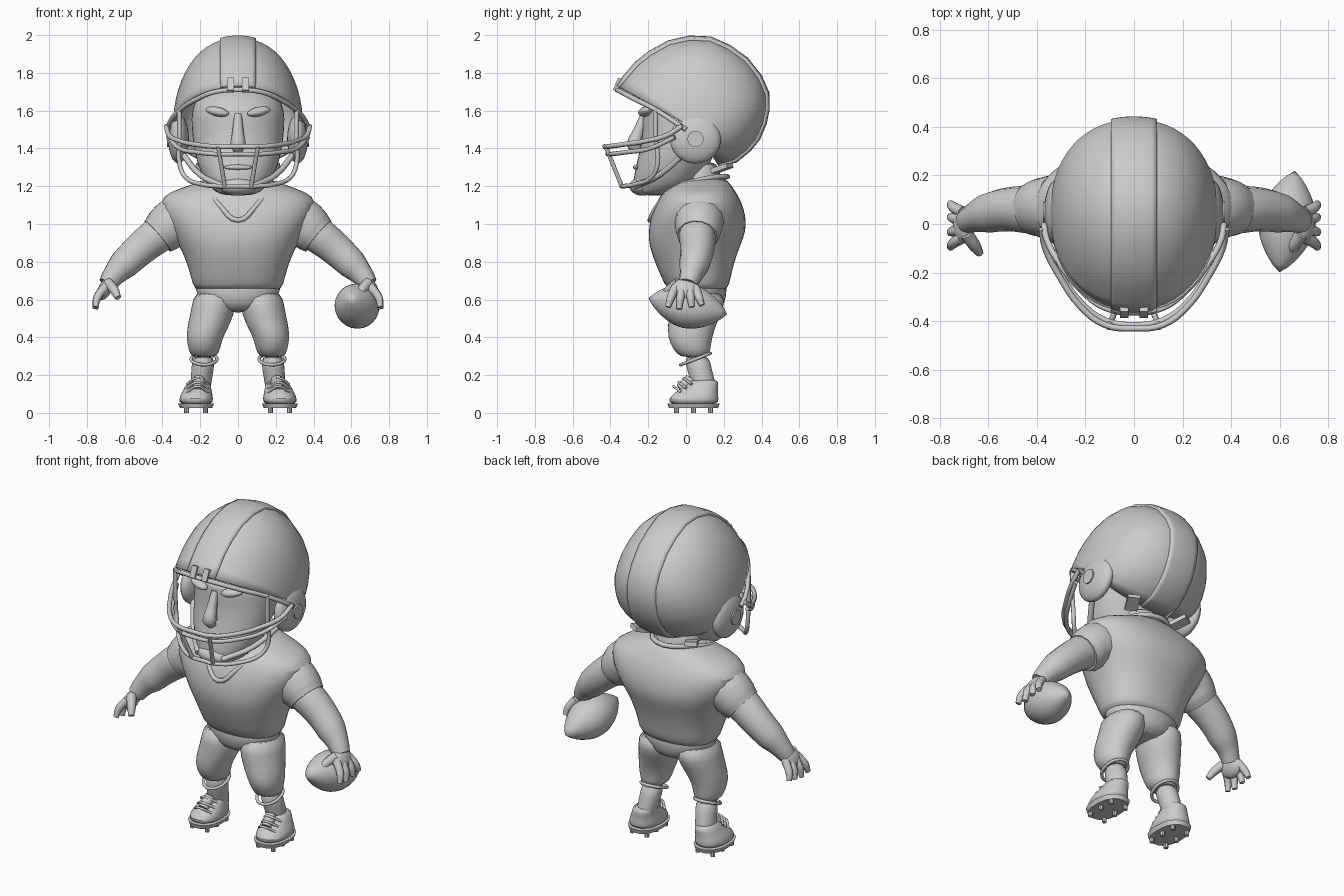
import bpy, bmesh, math
from mathutils import Vector, Matrix

if "Cube" in bpy.data.objects:
    bpy.data.objects.remove(bpy.data.objects["Cube"])

mat = bpy.data.materials.new("plain_grey")
mat.diffuse_color = (0.6, 0.6, 0.6, 1)
mat.use_nodes = True
mat.node_tree.nodes["Principled BSDF"].inputs["Base Color"].default_value = mat.diffuse_color


def finish(ob, angle=40):
    ob.data.materials.clear()
    ob.data.materials.append(mat)
    bpy.ops.object.select_all(action='DESELECT')
    ob.select_set(True)
    bpy.context.view_layer.objects.active = ob
    bpy.ops.object.shade_smooth_by_angle(angle=math.radians(angle))
    return ob


def mesh(name, bm, angle=40, subsurf=0, thick=0):
    bmesh.ops.remove_doubles(bm, verts=bm.verts, dist=1e-5)
    bmesh.ops.recalc_face_normals(bm, faces=bm.faces)
    me = bpy.data.meshes.new(name)
    bm.to_mesh(me)
    bm.free()
    ob = bpy.data.objects.new(name, me)
    bpy.context.collection.objects.link(ob)
    if thick:
        m = ob.modifiers.new("thickness", 'SOLIDIFY')
        m.thickness, m.offset = thick, -1
    if subsurf:
        m = ob.modifiers.new("smooth", 'SUBSURF')
        m.levels = m.render_levels = subsurf
    return finish(ob, angle)


def loft(name, rings, n=20, power=1.0, subsurf=1, angle=40):
    """Stack of horizontal rounded rings: (x, y, z, rx, ry)."""
    bm = bmesh.new()
    rows = []
    for x, y, z, rx, ry in rings:
        row = []
        for i in range(n):
            c, s = math.cos(math.tau * i / n), math.sin(math.tau * i / n)
            c, s = (math.copysign(abs(v) ** power, v) for v in (c, s))
            row.append(bm.verts.new((x + rx * c, y + ry * s, z)))
        rows.append(row)
    for a, b in zip(rows, rows[1:]):
        for i in range(n):
            bm.faces.new((a[i], a[(i + 1) % n], b[(i + 1) % n], b[i]))
    bm.faces.new(rows[0])
    bm.faces.new(rows[-1])
    return mesh(name, bm, angle, subsurf)


def tube(name, pts, r=None, smooth=True, sides=2, closed=False):
    """Round tube through (x, y, z[, radius]) points."""
    cu = bpy.data.curves.new(name, 'CURVE')
    cu.dimensions, cu.bevel_depth, cu.bevel_resolution = '3D', 1, sides
    cu.use_fill_caps, cu.resolution_u = True, 4
    sp = cu.splines.new('BEZIER')
    sp.bezier_points.add(len(pts) - 1)
    sp.use_cyclic_u = closed
    for b, p in zip(sp.bezier_points, pts):
        b.co, b.radius = p[:3], r or p[3]
        b.handle_left_type = b.handle_right_type = 'AUTO' if smooth else 'VECTOR'
    ob = bpy.data.objects.new(name, cu)
    bpy.context.collection.objects.link(ob)
    bpy.ops.object.select_all(action='DESELECT')
    ob.select_set(True)
    bpy.context.view_layer.objects.active = ob
    bpy.ops.object.convert(target='MESH')
    return finish(bpy.context.object, 60)


def ball(name, loc, size, rot=(0, 0, 0), seg=24):
    bm = bmesh.new()
    bmesh.ops.create_uvsphere(bm, u_segments=seg, v_segments=seg // 2, radius=1)
    ob = mesh(name, bm)
    ob.location, ob.scale, ob.rotation_euler = loc, size, rot
    return ob


def box(name, loc, size, rot=(0, 0, 0)):
    bm = bmesh.new()
    bmesh.ops.create_cube(bm, size=1)
    ob = mesh(name, bm)
    ob.location, ob.scale, ob.rotation_euler = loc, size, rot
    return ob


def disc(name, loc, r, depth, axis='Z', n=16):
    bm = bmesh.new()
    bmesh.ops.create_cone(bm, cap_ends=True, segments=n, radius1=r, radius2=r, depth=depth)
    if axis == 'X':
        bm.transform(Matrix.Rotation(math.pi / 2, 4, 'Y'))
    ob = mesh(name, bm)
    ob.location = loc
    return ob


def both(pts):
    """Half path starting at x = 0, mirrored to a full path."""
    return [(-p[0],) + tuple(p[1:]) for p in reversed(pts[1:])] + list(pts)


# Helmet: side profile swept between poles at the ears
PROFILE = [(-.36, 1.73), (-.32, 1.78), (-.26, 1.85), (-.19, 1.905), (-.09, 1.96), (.02, 1.985),
           (.13, 1.98), (.23, 1.935), (.32, 1.87), (.39, 1.78), (.43, 1.69), (.43, 1.6),
           (.415, 1.53), (.38, 1.45), (.33, 1.39), (.26, 1.335), (.17, 1.31)]


def helmet(name, a, grow, thick, n=28):
    bm = bmesh.new()
    c = Vector((.05, 1.5))
    cols = []
    for i in range(n + 1):
        t = a * (2 * i / n - 1)
        x = .345 * math.copysign(abs(math.sin(t)) ** .9, t)
        col = []
        for p in PROFILE:
            d = Vector(p) - c
            q = c + d * (math.cos(t) ** .95 if abs(t) < 1.57 else 0) + d.normalized() * grow
            col.append(bm.verts.new((x, q[0], q[1])))
        cols.append(col)
    for u, v in zip(cols, cols[1:]):
        for j in range(len(PROFILE) - 1):
            bm.faces.new((u[j], v[j], v[j + 1], u[j + 1]))
    return mesh(name, bm, 40, 0, thick)


helmet("helmet_shell", math.pi / 2, 0, .025)
helmet("helmet_stripe", .24, .013, .02, 8)

# Head and neck
loft("neck", [(0, .08, 1.05, .14, .13), (0, .07, 1.2, .13, .12), (0, .06, 1.35, .13, .12)])
loft("head", [(0, -.16, 1.15, .06, .06), (0, -.15, 1.165, .12, .125), (0, -.1, 1.22, .175, .185),
              (0, -.07, 1.32, .22, .195), (0, -.03, 1.42, .24, .21), (0, 0, 1.52, .25, .23),
              (0, 0, 1.6, .25, .24), (0, .02, 1.68, .22, .2), (0, .03, 1.74, .12, .12)])
tube("nose", [(0, -.22, 1.58, .02), (0, -.25, 1.49, .03), (0, -.27, 1.42, .042), (0, -.25, 1.385, .025)])
ball("mouth", (0, -.26, 1.3), (.075, .02, .014))
ball("chin_cup", (0, -.23, 1.2), (.1, .07, .05))

# Face guard bars
tube("brow_bar", both([(0, -.365, 1.71), (.12, -.345, 1.70), (.22, -.27, 1.66), (.3, -.17, 1.61),
                       (.36, -.06, 1.54), (.37, 0, 1.5)]), .013)
tube("upper_bar", both([(0, -.43, 1.41), (.12, -.415, 1.41), (.22, -.34, 1.42), (.31, -.21, 1.44),
                        (.365, -.1, 1.47), (.38, -.02, 1.52)]), .013)
tube("middle_bar", both([(0, -.415, 1.37), (.12, -.395, 1.37), (.22, -.32, 1.38), (.31, -.19, 1.4),
                         (.37, -.06, 1.46)]), .012)
tube("lower_bar", both([(0, -.34, 1.2), (.08, -.335, 1.2), (.19, -.27, 1.21), (.28, -.18, 1.25),
                        (.31, -.15, 1.32), (.31, -.16, 1.45), (.31, -.16, 1.61)]), .012)

# Torso
loft("jersey", [(0, .06, .645, .225, .15), (0, .06, .67, .24, .17), (0, .045, .78, .265, .205),
                (0, .045, .89, .315, .245), (0, .06, .96, .355, .26), (0, .065, 1.04, .40, .255),
                (0, .07, 1.12, .42, .225), (0, .07, 1.17, .37, .195), (0, .08, 1.205, .25, .16),
                (0, .09, 1.25, .16, .12)], 24, .88)
tube("jersey_collar", [(0, -.19, 1.02), (.09, -.155, 1.09), (.155, -.07, 1.18), (.16, .08, 1.235),
                       (0, .22, 1.25), (-.16, .08, 1.235), (-.155, -.07, 1.18), (-.09, -.155, 1.09)],
     .014, closed=True)
loft("hips", [(0, .06, .53, .1, .11), (0, .06, .58, .2, .15), (0, .06, .66, .235, .16), (0, .06, .72, .22, .15)])

for s, side in ((1, "left"), (-1, "right")):
    def m(pts):
        return [(s * p[0],) + tuple(p[1:]) for p in pts]

    # Helmet side pieces, straps and guard clips
    ball(f"{side}_ear_flap", (s * .315, .05, 1.45), (.055, .135, .13))
    disc(f"{side}_ear_button", (s * .365, .05, 1.45), .043, .02, 'X')
    box(f"{side}_neck_strap", (s * .17, .19, 1.295), (.07, .1, .025), (.3, 0, s * -.5))
    tube(f"{side}_chin_strap", m([(.08, -.27, 1.2), (.2, -.14, 1.26), (.3, 0, 1.38)]), .016)
    box(f"{side}_guard_clip", (s * .04, -.355, 1.735), (.035, .04, .07), (-.4, 0, 0))
    tube(f"{side}_guard_post", m([(.105, -.425, 1.41), (.07, -.34, 1.2)]), .012, False)
    ball(f"{side}_brow", (s * .11, -.215, 1.595), (.065, .035, .025), (0, s * -.2, s * .3))

    # Sleeve and arm
    tube(f"{side}_sleeve", m([(.25, .07, 1.05, .13), (.34, .07, 1.01, .13), (.39, .065, .965, .122),
                              (.425, .06, .935, .108)]), sides=5)
    tube(f"{side}_arm", m([(.36, .06, .98, .1), (.44, .06, .93, .098), (.52, .06, .865, .09),
                           (.6, .045, .79, .082), (.66, .025, .725, .06), (.69, .01, .68, .05)]), sides=5)
    ball(f"{side}_palm", (s * .705, -.005, .655), (.035, .075, .06), (0, s * -.4, 0))
    for i, y in enumerate((-.08, -.03, .025, .07)):
        tube(f"{side}_finger_{i}", m([(.705, y * .7, .665, .024), (.745, y, .61, .022),
                                      (.755, y * 1.2, .55 + .01 * abs(i - 1), .015)]))
    tube(f"{side}_thumb", m([(.69, -.04, .69, .028), (.655, -.09, .65, .025), (.635, -.12, .61, .017)]))

    # Trousers, cuff and sock
    loft(f"{side}_trouser_leg", m([(.125, .06, .65, .11, .15), (.128, .055, .56, .118, .15),
                                   (.15, .035, .48, .115, .13), (.178, .02, .40, .098, .12),
                                   (.178, .03, .34, .085, .1), (.18, .045, .29, .07, .08)]))
    ring = [(.18 + .068 * math.cos(k * math.tau / 8), .05 + .078 * math.sin(k * math.tau / 8),
             .285 + .03 * math.sin(k * math.tau / 8)) for k in range(8)]
    tube(f"{side}_cuff", m(ring), .009, closed=True)
    loft(f"{side}_sock", m([(.182, .055, .31, .062, .07), (.187, .07, .23, .06, .066),
                            (.198, .095, .15, .055, .065), (.2, .1, .1, .055, .065)]))

    # Shoe: sole, rounded upper, collar, laces and studs
    loft(f"{side}_sole", m([(.222, .04, .025, .085, .13), (.222, .04, .05, .095, .138)]), 24, .85, 0)
    loft(f"{side}_shoe", m([(.222, .04, .04, .088, .132), (.222, .04, .075, .092, .134),
                            (.218, .055, .11, .08, .113), (.21, .085, .145, .066, .087),
                            (.205, .1, .18, .06, .072)]), 24, .9)
    tube(f"{side}_tongue", m([(.212, -.03, .125, .03), (.208, .01, .16, .035), (.205, .025, .185, .028)]))
    for k in range(3):
        y, z = -.055 + .027 * k, .128 + .022 * k
        tube(f"{side}_lace_{k}", m([(.16, y + .03, z - .02), (.215, y - .01, z + .012),
                                    (.27, y + .03, z - .02)]), .007)
    for k in range(6):
        disc(f"{side}_stud_{k}", (s * .222 + (.05 if k % 2 else -.05), -.05 + .09 * (k // 2), .015),
             .013, .03, n=8)

# Ball: pointed long shape held under the hand
prof = [(t / 8, .118 * math.cos(t / 8 * math.pi / 2) ** .8) for t in range(-8, 9)]
bm = bmesh.new()
rows = [[bm.verts.new((r * math.cos(k * math.tau / 24), t * .215, r * math.sin(k * math.tau / 24)))
         for k in range(24)] for t, r in prof]
for a, b in zip(rows, rows[1:]):
    for k in range(24):
        bm.faces.new((a[k], a[(k + 1) % 24], b[(k + 1) % 24], b[k]))
held = mesh("held_ball", bm)
held.location, held.rotation_euler = (.63, .01, .565), (-.2, 0, -.15)
